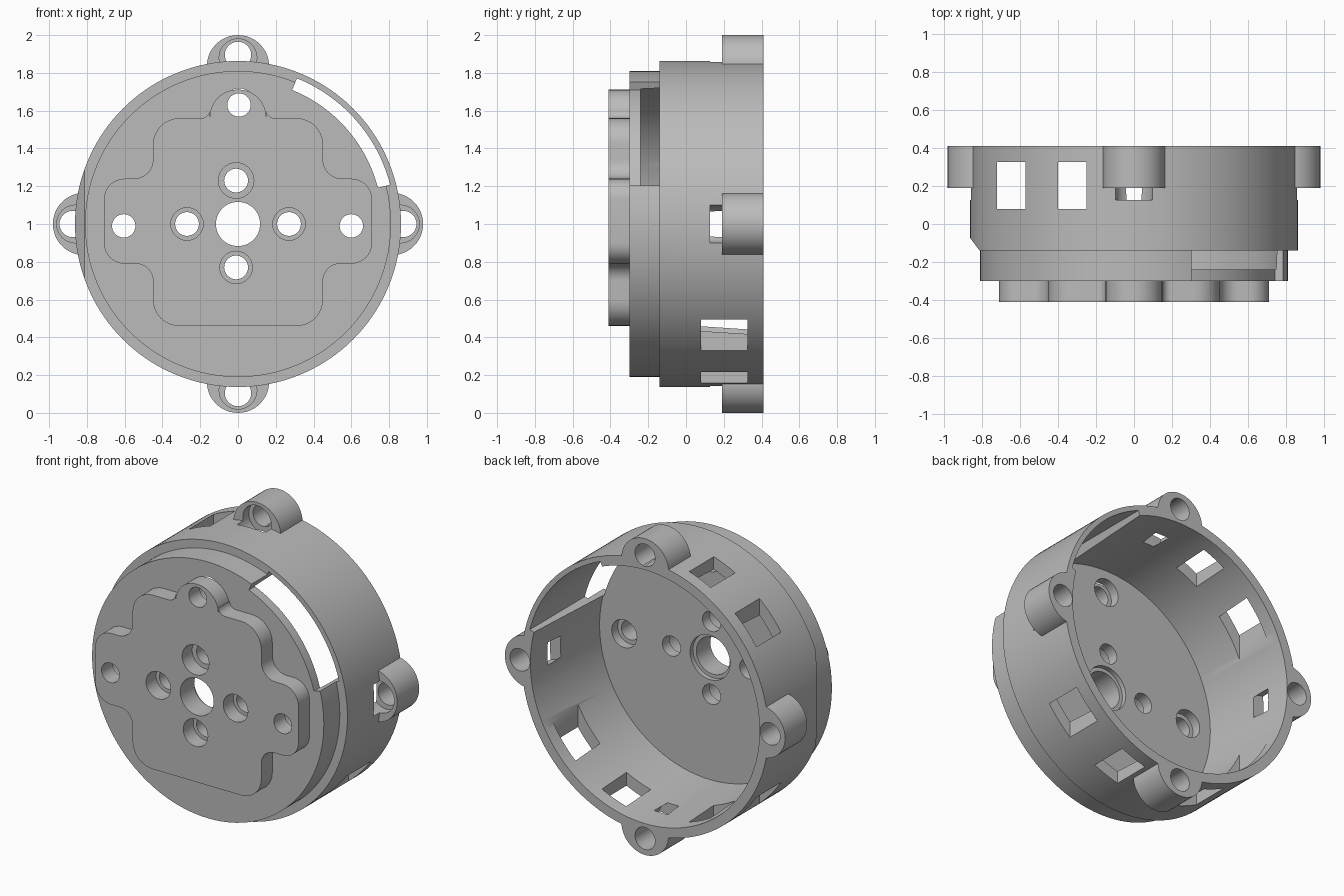
import bpy, bmesh
from math import sin, cos, tan, pi, radians
from mathutils import Vector

if "Cube" in bpy.data.objects:
    bpy.data.objects.remove(bpy.data.objects["Cube"], do_unlink=True)

CZ = 1.0                      # height of the main axis
BACK, STEP, FLOOR, DISC, FRONT = 0.41, -0.14, -0.24, -0.30, -0.41

grey = bpy.data.materials.new("plain grey")
grey.use_nodes = True
grey.diffuse_color = (0.5, 0.5, 0.5, 1)
grey.node_tree.nodes["Principled BSDF"].inputs["Base Color"].default_value = (0.5, 0.5, 0.5, 1)


def prism(name, pts, y0, y1, pts_back=None):
    """Extrude an (x, z) outline along y, optionally to a second outline."""
    bm = bmesh.new()
    a = [bm.verts.new((x, y0, z)) for x, z in pts]
    b = [bm.verts.new((x, y1, z)) for x, z in (pts_back or pts)]
    bm.faces.new(a)
    bm.faces.new(b[::-1])
    for i in range(len(a)):
        j = (i + 1) % len(a)
        bm.faces.new((a[j], a[i], b[i], b[j]))
    bmesh.ops.recalc_face_normals(bm, faces=bm.faces)
    me = bpy.data.meshes.new(name)
    bm.to_mesh(me)
    bm.free()
    me.materials.append(grey)
    ob = bpy.data.objects.new(name, me)
    bpy.context.collection.objects.link(ob)
    return ob


def arc(x, z, r, a0=0, a1=360, n=48):
    steps = n if a1 - a0 == 360 else n + 1
    angles = [radians(a0 + (a1 - a0) * i / n) for i in range(steps)]
    return [(x + r * cos(t), z + r * sin(t)) for t in angles]


def cyl(name, x, z, r, y0, y1, n=48, r_back=None):
    return prism(name, arc(x, z, r, n=n), y0, y1, arc(x, z, r_back or r, n=n))


def box(name, x0, x1, y0, y1, z0, z1):
    return prism(name, [(x0, z0), (x1, z0), (x1, z1), (x0, z1)], y0, y1)


def rounded(corners, n=8):
    """Replace each (x, z, radius) corner by a tangent arc."""
    out = []
    for i, (x, z, r) in enumerate(corners):
        p = Vector((x, z))
        u = (Vector(corners[i - 1][:2]) - p).normalized()
        v = (Vector(corners[(i + 1) % len(corners)][:2]) - p).normalized()
        half = u.angle(v) / 2
        c = p + (u + v).normalized() * (r / sin(half))
        s, e = p + u * (r / tan(half)) - c, p + v * (r / tan(half)) - c
        sweep = s.angle(e)
        for k in range(n + 1):
            t = k / n
            q = (s * sin((1 - t) * sweep) + e * sin(t * sweep)) / sin(sweep)
            out.append(tuple(c + q))
    return out


def apply_boolean(ob, tool, operation):
    mod = ob.modifiers.new(operation, "BOOLEAN")
    mod.operation = operation
    mod.solver = "EXACT"
    mod.object = tool
    bpy.context.view_layer.update()
    dg = bpy.context.evaluated_depsgraph_get()
    old = ob.data
    new = bpy.data.meshes.new_from_object(ob.evaluated_get(dg))
    ob.modifiers.clear()
    ob.data = new
    new.name = ob.name
    bpy.data.meshes.remove(old)


def cut(tool, *targets):
    for ob in targets:
        apply_boolean(ob, tool, "DIFFERENCE")
    bpy.data.objects.remove(tool, do_unlink=True)


def join(ob, tool):
    apply_boolean(ob, tool, "UNION")
    bpy.data.objects.remove(tool, do_unlink=True)


# Housing: drum, narrower front disc and four screw lugs
housing = cyl("housing", 0, CZ, 0.863, STEP, BACK, 128)
join(housing, cyl("front_disc", 0, CZ, 0.81, DISC, STEP + 0.02, 128))

# Bevelled flat on one side of the drum
bevel = prism("bevel_cutter", [(-0.81, 0.142), (-0.88, 0.05), (-1.0, 0.05), (-1.0, 0.142)], 0.5, 1.5)
bevel.rotation_euler.x = pi / 2
cut(bevel, housing)

lugs = [(0, 1, 0.835), (0, -1, 0.835), (1, 0, 0.815), (-1, 0, 0.815)]
for dx, dz, d in lugs:
    join(housing, cyl("lug", dx * d, CZ + dz * d, 0.165, 0.19, BACK))

# Slightly tapered hollow, open at the back
cut(cyl("hollow_cutter", 0, CZ, 0.772, FLOOR, BACK + 0.01, 128, 0.802), housing)

# Curved slot through the front, continuing as a pocket in the wall
slot = arc(0, CZ, 0.832, 14.5, 68, 32) + arc(0, CZ, 0.765, 14.5, 68, 32)[::-1]
cut(prism("slot_cutter", slot, DISC - 0.05, BACK + 0.05), housing)

# Lug screw holes with head recesses that bite into the wall
for dx, dz, d in lugs:
    h = d + 0.06
    cut(cyl("lug_hole_cutter", dx * h, CZ + dz * h, 0.07, 0.2, BACK + 0.05, 32), housing)
    h = d + 0.045
    cut(cyl("lug_recess_cutter", dx * h, CZ + dz * h, 0.1, 0.127, 0.25, 32), housing)

# Rectangular windows: both halves on one side, lower half on the other
for x0, x1, top in [(-0.72, -0.57, 2.1), (-0.4, -0.25, 2.1), (0.19, 0.36, CZ), (0.545, 0.7, CZ)]:
    cut(box("window_cutter", x0, x1, 0.08, 0.325, -0.1, top), housing)

# Raised front plate: rounded square with side arms and a top ear
right = [(0.45, 0.46, 0.14), (0.45, 0.79, 0.09), (0.71, 0.79, 0.11), (0.71, 1.24, 0.11),
         (0.45, 1.24, 0.1), (0.45, 1.56, 0.14), (0.15, 1.56, 0.045), (0.15, 1.712, 0.147)]
left = [(-x, z, r) for x, z, r in reversed(right)]
plate = prism("front_plate", rounded(right + left), FRONT, DISC)

# Centre bore with a recess on the inside
cut(cyl("bore_cutter", 0, CZ, 0.117, FRONT - 0.05, 0, 48), housing, plate)
cut(cyl("bore_recess_cutter", 0, CZ, 0.14, FLOOR - 0.03, 0, 48), housing)

# Inner screw holes, recessed from the front
for x, z, r in [(-0.27, 1.0, 0.086), (0.27, 1.0, 0.086), (-0.01, 1.23, 0.094), (-0.01, 0.77, 0.086)]:
    cut(cyl("hole_cutter", x, z, 0.063, FRONT - 0.05, 0, 32), housing, plate)
    cut(cyl("recess_cutter", x, z, r, FRONT - 0.05, DISC - 0.01, 32), plate)

# Outer screw holes, recessed from the inside
for x, z in [(-0.605, 0.99), (0.6, 0.99), (0.005, 1.63)]:
    cut(cyl("hole_cutter", x, z, 0.062, FRONT - 0.05, 0, 32), housing, plate)
    cut(cyl("recess_cutter", x, z, 0.088, DISC - 0.05, 0, 32), housing)

# Smooth the round walls, keep the edges sharp
bpy.ops.object.select_all(action="DESELECT")
for ob in (housing, plate):
    ob.select_set(True)
    bpy.context.view_layer.objects.active = ob
bpy.ops.object.shade_smooth_by_angle(angle=radians(30))
